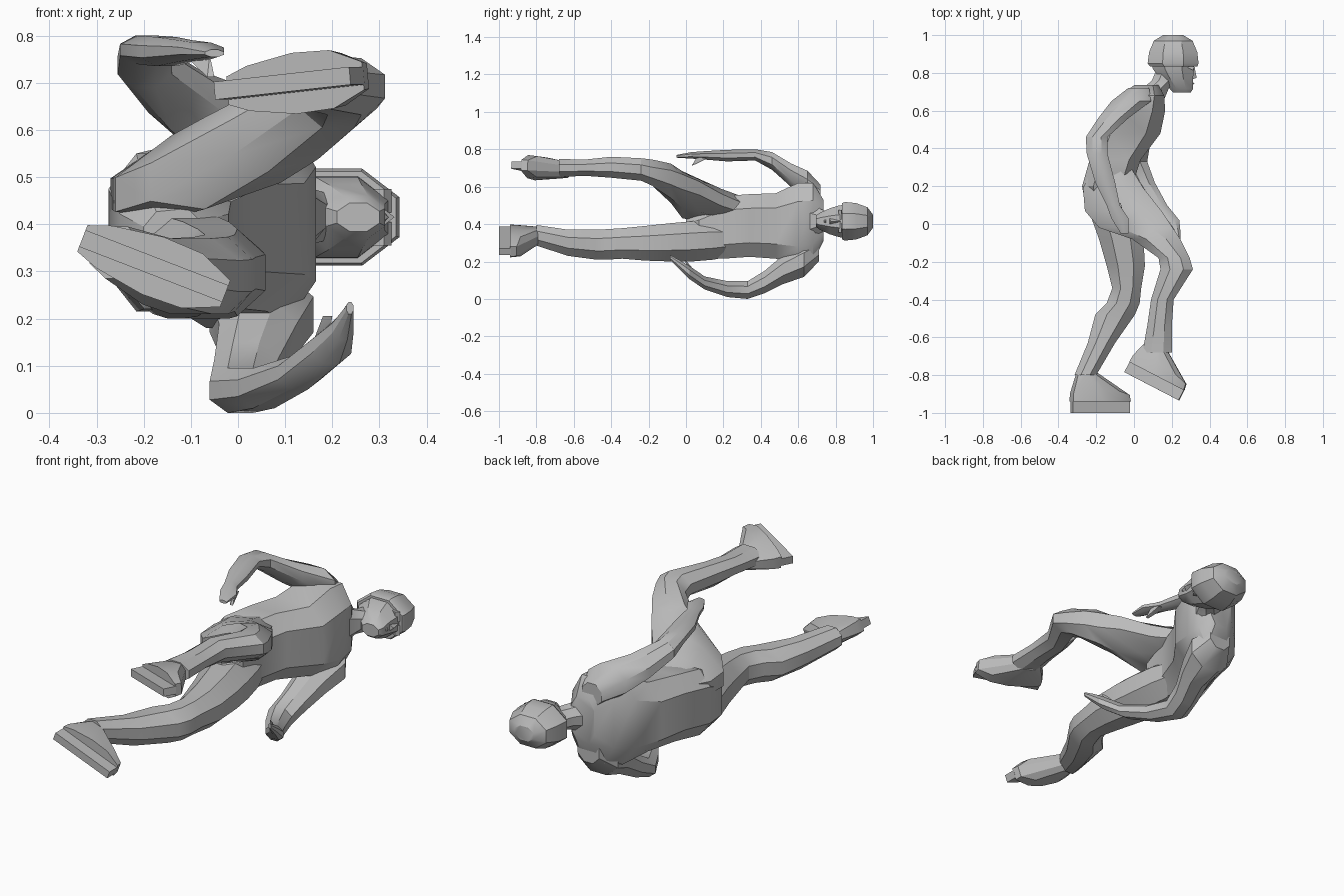
import bpy, bmesh, math
from mathutils import Vector

cube = bpy.data.objects.get("Cube")
if cube:
    bpy.data.objects.remove(cube)

grey = bpy.data.materials.new("plain grey")
grey.use_nodes = True
grey.diffuse_color = (0.5, 0.5, 0.5, 1)
grey.node_tree.nodes["Principled BSDF"].inputs["Base Color"].default_value = (0.5, 0.5, 0.5, 1)


def finish(bm, name, angle):
    """Turn a bmesh into a shaded object."""
    bmesh.ops.recalc_face_normals(bm, faces=bm.faces)
    mesh = bpy.data.meshes.new(name)
    bm.to_mesh(mesh)
    bm.free()
    mesh.materials.append(grey)
    obj = bpy.data.objects.new(name, mesh)
    bpy.context.collection.objects.link(obj)
    bpy.ops.object.select_all(action='DESELECT')
    obj.select_set(True)
    bpy.context.view_layer.objects.active = obj
    bpy.ops.object.shade_smooth_by_angle(angle=math.radians(angle))


def loft(name, sections, box=0.414):
    """Skin octagons given as (y, x min, x max, z min, z max, optional rise of z along x)."""
    bm = bmesh.new()
    corners = ((1, box), (box, 1), (-box, 1), (-1, box),
               (-1, -box), (-box, -1), (box, -1), (1, -box))
    rings = []
    for y, x0, x1, z0, z1, *rise in sections:
        k = rise[0] if rise else 0
        ring = []
        for cx, cz in corners:
            dx = cx * (x1 - x0) / 2
            ring.append(bm.verts.new(((x0 + x1) / 2 + dx, y,
                                      (z0 + z1) / 2 + cz * (z1 - z0) / 2 + k * dx)))
        rings.append(ring)
    for a, b in zip(rings, rings[1:]):
        for i in range(8):
            j = (i + 1) % 8
            bm.faces.new((a[i], a[j], b[j], b[i]))
    bm.faces.new(rings[0])
    bm.faces.new(rings[-1])
    finish(bm, name, 32)


def hull(name, points):
    """Convex solid around a few points."""
    bm = bmesh.new()
    verts = [bm.verts.new(p) for p in points]
    bmesh.ops.convex_hull(bm, input=verts)
    loose = [v for v in bm.verts if not v.link_faces]
    bmesh.ops.delete(bm, geom=loose, context='VERTS')
    bmesh.ops.dissolve_limit(bm, angle_limit=0.02, verts=bm.verts, edges=bm.edges)
    finish(bm, name, 25)


def skate(prefix, heel, forward, up):
    """Boot and blade in a local frame of forward, side and up."""
    f = Vector(forward).normalized()
    u = Vector(up)
    u = (u - f * u.dot(f)).normalized()
    s = u.cross(f)
    heel = Vector(heel)

    def at(t, w, h):
        return heel + f * t + s * w + u * h

    hull(prefix + "_blade", [at(t, w, h) for t in (0, 0.325)
                             for w in (-0.019, 0.019) for h in (0, 0.064)])
    pts = []
    # sole outline: forward, half width, upper edge height
    for t, w, top in ((0.0, 0.03, 0.10), (0.05, 0.048, 0.13), (0.16, 0.065, 0.12),
                      (0.25, 0.062, 0.115), (0.325, 0.03, 0.095)):
        for sign in (-1, 1):
            pts += [at(t, sign * w, 0.06), at(t - (0.006 if t > 0.3 else 0), sign * w * 0.9, top)]
    # ankle ring
    for i in range(8):
        a = math.pi * (i + 0.5) / 4
        pts.append(at(0.088 + 0.06 * math.cos(a), 0.046 * math.sin(a), 0.21))
    hull(prefix + "_boot", pts)


# Trunk, running along y with the chest facing +x
loft("torso", [
    (0.0, -0.20, -0.08, 0.30, 0.43, 0.1), (0.07, -0.25, -0.02, 0.22, 0.48),
    (0.20, -0.275, -0.01, 0.215, 0.55), (0.34, -0.235, 0.035, 0.225, 0.56),
    (0.48, -0.20, 0.14, 0.215, 0.565), (0.60, -0.135, 0.165, 0.18, 0.62),
    (0.68, -0.07, 0.16, 0.20, 0.62), (0.735, 0.0, 0.13, 0.31, 0.53)], box=0.55)
loft("neck", [
    (0.66, 0.02, 0.16, 0.31, 0.52), (0.72, 0.05, 0.185, 0.355, 0.48),
    (0.76, 0.095, 0.22, 0.365, 0.467), (0.82, 0.12, 0.25, 0.365, 0.467)])

# Head, cap and face
loft("head", [
    (0.695, 0.21, 0.30, 0.385, 0.445), (0.715, 0.19, 0.312, 0.37, 0.46),
    (0.77, 0.14, 0.312, 0.345, 0.485), (0.82, 0.10, 0.318, 0.33, 0.50),
    (0.87, 0.09, 0.32, 0.325, 0.505)])
loft("cap", [
    (0.835, 0.085, 0.335, 0.318, 0.512), (0.85, 0.072, 0.342, 0.312, 0.518),
    (0.91, 0.08, 0.335, 0.318, 0.512), (0.97, 0.105, 0.31, 0.34, 0.49),
    (1.0, 0.155, 0.26, 0.38, 0.45)])
hull("nose", [(0.31, 0.83, 0.408), (0.31, 0.83, 0.422), (0.31, 0.765, 0.398),
              (0.31, 0.765, 0.432), (0.332, 0.775, 0.415), (0.322, 0.825, 0.415)])
hull("lips", [(0.305, 0.752, 0.398), (0.305, 0.752, 0.432), (0.32, 0.745, 0.415),
              (0.305, 0.73, 0.405), (0.305, 0.73, 0.425)])
for side, z in (("upper", 0.45), ("lower", 0.38)):
    hull(side + "_brow", [(x, y, z + d) for x, y in ((0.27, 0.835), (0.325, 0.832), (0.31, 0.815))
                          for d in (-0.025, 0.025)])

# Arms, shoulder to fingertips
loft("upper_side_arm", [
    (0.72, -0.03, 0.08, 0.50, 0.61), (0.65, -0.12, 0.09, 0.53, 0.685),
    (0.56, -0.19, -0.03, 0.60, 0.725), (0.46, -0.255, -0.14, 0.69, 0.785),
    (0.37, -0.25, -0.14, 0.74, 0.80), (0.22, -0.205, -0.10, 0.735, 0.797),
    (0.10, -0.145, -0.075, 0.745, 0.79), (0.03, -0.12, -0.03, 0.75, 0.785),
    (-0.05, -0.07, -0.03, 0.755, 0.77)])
hull("upper_side_thumb", [(-0.11, 0.10, 0.755), (-0.07, 0.11, 0.75), (-0.06, 0.06, 0.76),
                          (-0.05, 0.03, 0.712), (-0.065, 0.03, 0.712), (-0.06, 0.05, 0.72)])
loft("lower_side_arm", [
    (0.71, -0.01, 0.11, 0.20, 0.32), (0.63, -0.06, 0.16, 0.117, 0.30),
    (0.52, -0.04, 0.125, 0.08, 0.235), (0.42, -0.05, 0.085, 0.03, 0.15),
    (0.33, -0.06, 0.07, 0.0, 0.095), (0.22, 0.0, 0.11, 0.01, 0.095),
    (0.10, 0.085, 0.175, 0.05, 0.12), (0.02, 0.155, 0.24, 0.105, 0.175),
    (-0.03, 0.20, 0.245, 0.155, 0.205), (-0.085, 0.23, 0.245, 0.21, 0.235)])
hull("lower_side_thumb", [(0.14, 0.09, 0.10), (0.18, 0.07, 0.09), (0.19, 0.03, 0.15),
                          (0.18, 0.0, 0.205), (0.20, -0.01, 0.205), (0.155, 0.04, 0.14)])

# Legs, hip to ankle; the bent thigh carries its buttock
loft("bent_leg", [
    (0.32, -0.21, -0.03, 0.42, 0.54), (0.19, -0.27, 0.05, 0.42, 0.575, 0.2),
    (0.07, -0.26, 0.145, 0.44, 0.615, 0.32), (-0.02, -0.185, 0.205, 0.46, 0.655, 0.35),
    (-0.08, -0.01, 0.245, 0.525, 0.71, 0.25),
    (-0.18, 0.13, 0.295, 0.605, 0.745), (-0.24, 0.14, 0.312, 0.632, 0.752),
    (-0.40, 0.09, 0.21, 0.648, 0.76), (-0.54, 0.07, 0.20, 0.658, 0.745),
    (-0.68, 0.045, 0.20, 0.652, 0.748)])
loft("straight_leg", [
    (0.28, -0.22, -0.04, 0.24, 0.40), (0.15, -0.26, 0.01, 0.21, 0.42),
    (0.03, -0.225, 0.035, 0.20, 0.415), (-0.08, -0.185, 0.05, 0.20, 0.405),
    (-0.22, -0.145, 0.058, 0.205, 0.39), (-0.34, -0.115, 0.038, 0.215, 0.378),
    (-0.42, -0.145, 0.03, 0.21, 0.373), (-0.48, -0.205, 0.005, 0.21, 0.37),
    (-0.63, -0.245, -0.10, 0.23, 0.37), (-0.80, -0.315, -0.20, 0.285, 0.395)])

# Skates
skate("bent_leg", (-0.05, -0.785, 0.683), (0.27, -0.14, 0.03), (0.46, 0.88, 0))
skate("straight_leg", (-0.33, -1.0, 0.37), (0.93, 0, -0.36), (0, 1, 0))
